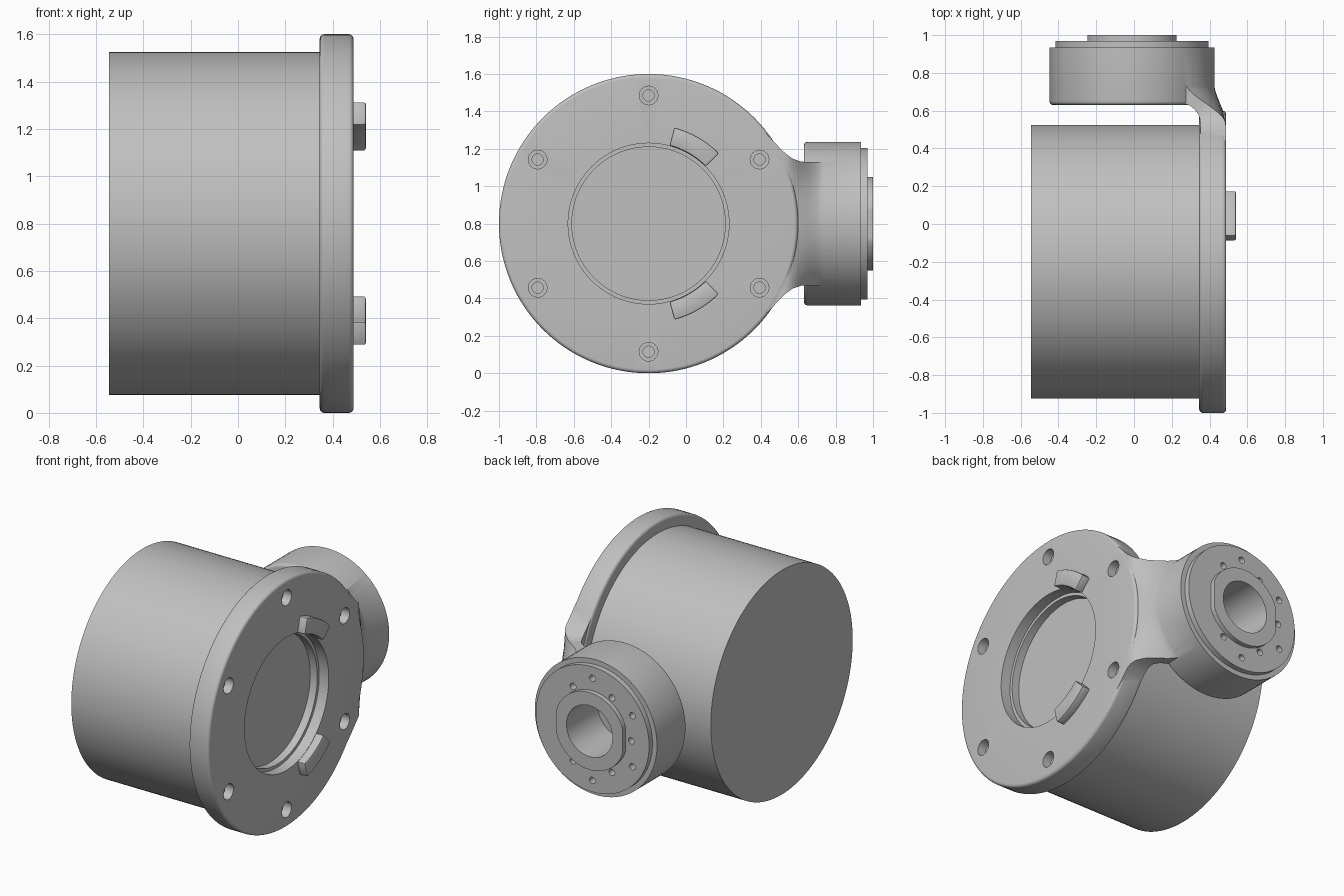
import bpy, bmesh, math
from mathutils import Vector, Matrix

if "Cube" in bpy.data.objects:
    bpy.data.objects.remove(bpy.data.objects["Cube"])

grey = bpy.data.materials.new("machined grey")
grey.use_nodes = True
grey.diffuse_color = (0.53, 0.53, 0.53, 1)
grey.node_tree.nodes["Principled BSDF"].inputs["Base Color"].default_value = (0.53, 0.53, 0.53, 1)

MID_Z = 0.8
MOTOR = Vector((0, -0.2, MID_Z))   # axis along x
HUB = Vector((-0.01, 0, MID_Z))    # axis along y


def finish(name, bm):
    bmesh.ops.remove_doubles(bm, verts=bm.verts, dist=1e-5)
    bmesh.ops.recalc_face_normals(bm, faces=bm.faces)
    mesh = bpy.data.meshes.new(name)
    bm.to_mesh(mesh)
    bm.free()
    mesh.materials.append(grey)
    obj = bpy.data.objects.new(name, mesh)
    bpy.context.collection.objects.link(obj)
    return obj


def arc(ca, cr, rad, start, end, n=5):
    angles = [math.radians(start + (end - start) * i / n) for i in range(n + 1)]
    return [(ca + rad * math.cos(t), cr + rad * math.sin(t)) for t in angles]


def lathe(name, profile, axis, centre, steps=96):
    """Revolve a closed (along axis, radius) profile about the x or y axis."""
    bm = bmesh.new()
    place = (lambda a, r: Vector((a, r, 0))) if axis == "x" else (lambda a, r: Vector((r, a, 0)))
    verts = [bm.verts.new(place(a, r) + centre) for a, r in profile]
    for i, v in enumerate(verts):
        if profile[i][1] or profile[i - 1][1]:
            bm.edges.new((verts[i - 1], v))
    direction = Vector((1, 0, 0)) if axis == "x" else Vector((0, 1, 0))
    bmesh.ops.spin(bm, geom=bm.verts[:] + bm.edges[:], cent=centre, axis=direction,
                   angle=math.tau, steps=steps, use_merge=True)
    return finish(name, bm)


def rod(name, a0, a1, r, axis, centre, steps=96):
    return lathe(name, [(a0, 0), (a0, r), (a1, r), (a1, 0)], axis, centre, steps)


def prism(name, outline, depth):
    """Extrude a planar outline by a vector."""
    bm = bmesh.new()
    face = bm.faces.new([bm.verts.new(p) for p in outline])
    new = bmesh.ops.extrude_face_region(bm, geom=[face])["geom"]
    bmesh.ops.translate(bm, verts=[g for g in new if isinstance(g, bmesh.types.BMVert)], vec=depth)
    return finish(name, bm)


def apply_modifier(obj, kind, **settings):
    bpy.ops.object.select_all(action="DESELECT")
    bpy.context.view_layer.objects.active = obj
    obj.select_set(True)
    mod = obj.modifiers.new("step", kind)
    for key, value in settings.items():
        setattr(mod, key, value)
    bpy.ops.object.modifier_apply(modifier=mod.name)


def combine(obj, other, operation):
    other.hide_render = True
    apply_modifier(obj, "BOOLEAN", object=other, operation=operation, solver="EXACT")
    bpy.data.objects.remove(other)


def smooth(obj):
    bpy.ops.object.select_all(action="DESELECT")
    bpy.context.view_layer.objects.active = obj
    obj.select_set(True)
    bpy.ops.object.shade_smooth_by_angle(angle=math.radians(32))


def neck():
    """Curved arm swept from the flange plate into the hub."""
    # Inner path: along the plate, then a fillet under the hub
    inner = [(0.352, 0.36 + 0.17 * i / 8) for i in range(8)]
    inner += arc(0.242, 0.53, 0.11, 0, 90, 10) + [(0.18, 0.642)]
    count = len(inner)
    widths = [(0.36, 0.54), (0.45, 0.46), (0.52, 0.385), (0.57, 0.347), (0.62, 0.33), (0.9, 0.33)]
    columns = 20
    bm = bmesh.new()
    outer_rows, inner_rows = [], []
    for i, (xi, yi) in enumerate(inner):
        yo = 0.36 + 0.44 * i / (count - 1)
        for (y0, w0), (y1, w1) in zip(widths, widths[1:]):
            if y0 <= yo <= y1:
                half = w0 + (w1 - w0) * (yo - y0) / (y1 - y0)
        t = min(max((yo - 0.53) / 0.22, 0), 1)
        t = t * t * (3 - 2 * t)
        top, bottom = [], []
        for k in range(columns + 1):
            z = half * (2 * k / columns - 1)
            rim = HUB.x + math.sqrt(max(0.434 ** 2 - z * z, 0.04))
            top.append(bm.verts.new((0.486 * (1 - t) + rim * t, yo, MID_Z + z)))
            bottom.append(bm.verts.new((xi, yi, MID_Z + z)))
        outer_rows.append(top)
        inner_rows.append(bottom)
    for rows in (outer_rows, inner_rows):
        for a, b in zip(rows, rows[1:]):
            for k in range(columns):
                bm.faces.new((a[k], a[k + 1], b[k + 1], b[k]))
    for end in (0, -1):
        for i in range(count - 1):
            bm.faces.new((outer_rows[i][end], outer_rows[i + 1][end],
                          inner_rows[i + 1][end], inner_rows[i][end]))
        for k in range(columns):
            bm.faces.new((outer_rows[end][k], outer_rows[end][k + 1],
                          inner_rows[end][k + 1], inner_rows[end][k]))
    return finish("neck", bm)


# Motor drum, whose end closes the flange recess
smooth(rod("motor_drum", -0.545, 0.37, 0.725, "x", MOTOR, 128))

# Flange ring with rounded rim and stepped bore
flange = lathe("flange_bracket",
               [(0.345, 0.41)] + arc(0.365, 0.78, 0.02, 180, 90) + arc(0.468, 0.78, 0.02, 90, 0)
               + [(0.488, 0.43), (0.42, 0.43), (0.42, 0.41)], "x", MOTOR, 128)

# Output hub with stepped face
hub = lathe("hub", [(0.63, 0)] + arc(0.65, 0.417, 0.02, 180, 90)
            + [(0.935, 0.437), (0.935, 0.405), (0.97, 0.405), (0.97, 0)], "y", HUB)

# Flat-sided boss on the hub face
outline = []
for i in range(96):
    t = math.tau * i / 96
    x = max(-0.235, min(0.235, 0.25 * math.cos(t)))
    outline.append(HUB + Vector((x, 0.95, 0.25 * math.sin(t))))
boss = prism("boss", outline, Vector((0, 0.05, 0)))

for part in (neck(), hub, boss):
    combine(flange, part, "UNION")

# Counterbored flange bolt holes
for i in range(6):
    t = math.radians(30 + 60 * i)
    spot = MOTOR + 0.685 * Vector((0, math.cos(t), math.sin(t)))
    profile = [(0.385, 0), (0.385, 0.03), (0.43, 0.03), (0.43, 0.05), (0.55, 0.05), (0.55, 0)]
    combine(flange, lathe("bolt_cutter", profile, "x", spot, 24), "DIFFERENCE")

# Hub bore and its two staggered rows of screw holes
combine(flange, rod("bore_cutter", 0.68, 1.1, 0.165, "y", HUB, 64), "DIFFERENCE")
for angle in range(60, 301, 30):
    t = math.radians(angle)
    r = 0.278 if angle % 60 == 0 else 0.33
    spot = HUB + r * Vector((math.cos(t), 0, math.sin(t)))
    combine(flange, rod("screw_cutter", 0.89, 1.1, 0.021, "y", spot, 20), "DIFFERENCE")
smooth(flange)

# Curved locating tabs beside the bore
for name, start in (("upper_tab", 45), ("lower_tab", -75)):
    points = arc(0, 0, 0.432, start, start + 30, 12) + arc(0, 0, 0.532, start + 30, start, 12)
    tab = prism(name, [MOTOR + Vector((0.46, y, z)) for y, z in points], Vector((0.08, 0, 0)))
    apply_modifier(tab, "BEVEL", width=0.008, segments=2, limit_method="ANGLE")
    smooth(tab)
